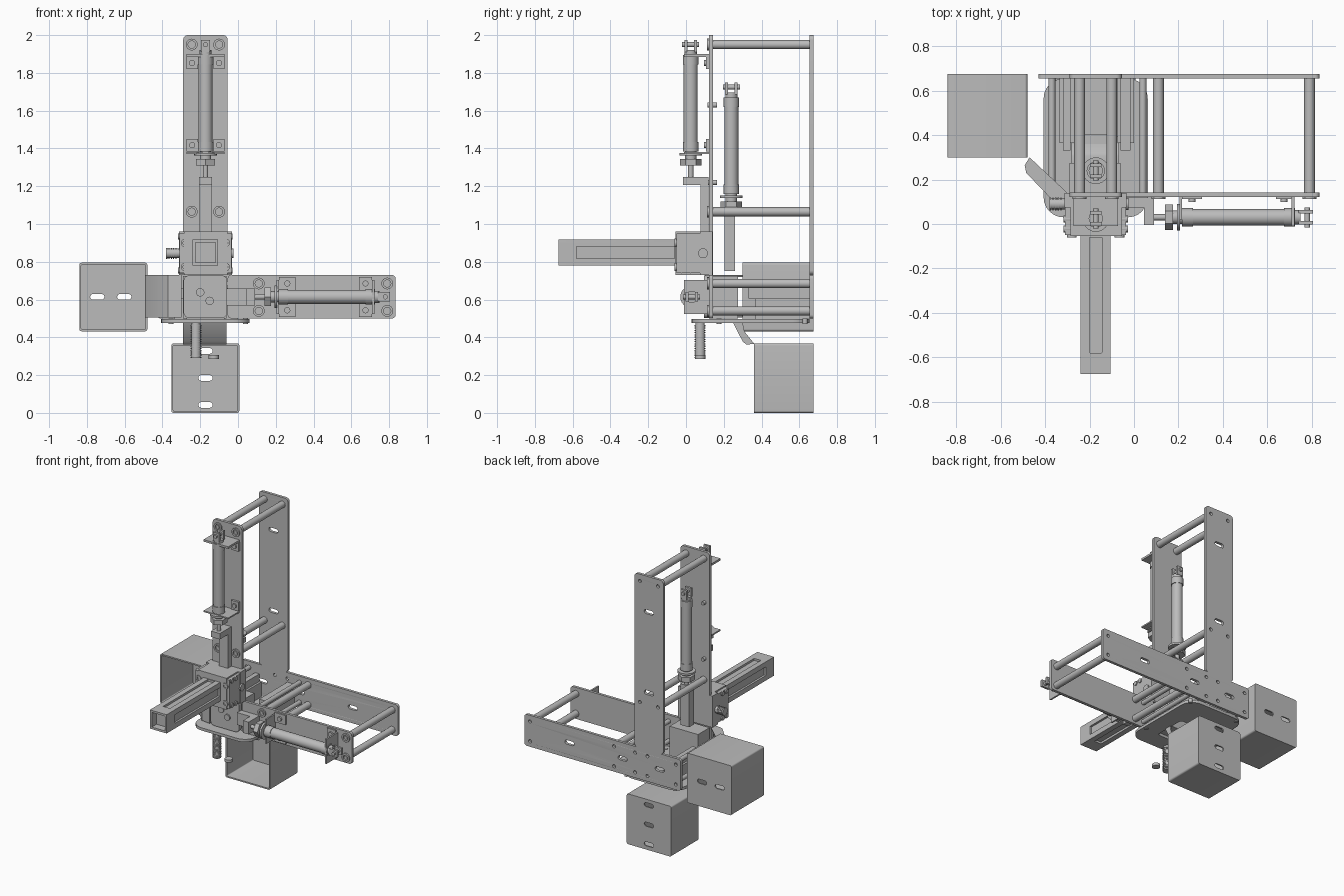
import bpy, bmesh, math
from mathutils import Matrix, Vector

if "Cube" in bpy.data.objects:
    bpy.data.objects.remove(bpy.data.objects["Cube"], do_unlink=True)

steel = bpy.data.materials.new("steel grey")
steel.use_nodes = True
GREY = (0.5, 0.5, 0.5, 1)
steel.diffuse_color = GREY
steel.node_tree.nodes["Principled BSDF"].inputs["Base Color"].default_value = GREY
parts = []
AXES = {"x": Vector((1, 0, 0)), "y": Vector((0, 1, 0)), "z": Vector((0, 0, 1))}


def add(name, mesh):
    ob = bpy.data.objects.new(name, mesh)
    bpy.context.scene.collection.objects.link(ob)
    mesh.materials.clear()
    mesh.materials.append(steel)
    parts.append(ob)
    return ob


def box(name, x, y, z, matrix=None):
    bm = bmesh.new()
    bmesh.ops.create_cube(bm, size=1)
    for v in bm.verts:
        v.co = Vector([(r[0] + r[1]) / 2 + c * (r[1] - r[0]) for c, r in zip(v.co, (x, y, z))])
    if matrix:
        bm.transform(matrix)
    mesh = bpy.data.meshes.new(name)
    bm.to_mesh(mesh)
    bm.free()
    return add(name, mesh)


def rod(name, start, axis, length, radius, sides=24, matrix=None):
    bm = bmesh.new()
    bmesh.ops.create_cone(bm, cap_ends=True, segments=sides, radius1=radius, radius2=radius, depth=length)
    turn = AXES["z"].rotation_difference(AXES[axis]).to_matrix().to_4x4()
    bm.transform(Matrix.Translation(Vector(start) + AXES[axis] * length / 2) @ turn)
    if matrix:
        bm.transform(matrix)
    mesh = bpy.data.meshes.new(name)
    bm.to_mesh(mesh)
    bm.free()
    return add(name, mesh)


def rounded(u, v, r, steps=6):
    pts = []
    corners = [(u[1] - r, v[1] - r), (u[0] + r, v[1] - r), (u[0] + r, v[0] + r), (u[1] - r, v[0] + r)]
    for k, (cu, cv) in enumerate(corners):
        for i in range(steps + 1):
            a = math.pi / 2 * (k + i / steps)
            pts.append((cu + r * math.cos(a), cv + r * math.sin(a)))
    return pts


def slot(u, v, w=0.075, h=0.03):
    return rounded((u - w / 2, u + w / 2), (v - h / 2, v + h / 2), min(w, h) * 0.499)


def hole(u, v, r=0.012):
    return rounded((u - r, u + r), (v - r, v + r), r * 0.999)


# Flat sheet cut from a closed outline, with holes, spanning a depth range along one axis
def sheet(name, outline, axis, depth, holes=()):
    cu = bpy.data.curves.new(name, "CURVE")
    cu.dimensions, cu.fill_mode = "2D", "BOTH"
    cu.extrude = (depth[1] - depth[0]) / 2
    for loop in [outline, *holes]:
        sp = cu.splines.new("POLY")
        sp.points.add(len(loop) - 1)
        for p, (u, v) in zip(sp.points, loop):
            p.co = (u, v, 0, 1)
        sp.use_cyclic_u = True
    tmp = bpy.data.objects.new(name + "_outline", cu)
    bpy.context.scene.collection.objects.link(tmp)
    bpy.context.view_layer.update()
    mesh = bpy.data.meshes.new_from_object(tmp.evaluated_get(bpy.context.evaluated_depsgraph_get()))
    bpy.data.objects.remove(tmp, do_unlink=True)
    X, Y, Z = AXES["x"], AXES["y"], AXES["z"]
    cols = {"z": (X, Y, Z), "y": (X, Z, -Y), "x": (Y, Z, X)}[axis]
    m = Matrix(cols).transposed().to_4x4()
    mesh.transform(Matrix.Translation(AXES[axis] * sum(depth) / 2) @ m)
    mesh.name = name
    return add(name, mesh)


CX, CZ = -0.172, 0.614
FRONT, BACK = (0.122, 0.142), (0.655, 0.675)
sx, sz = (-0.245, -0.1), (0.54, 0.685)
v_corners = [(x, z) for x in sx for z in (1.065, 1.95)]
h_corners = [(x, z) for x in (0.11, 0.79) for z in sz]

# Frame plates
sheet("vertical_front_plate", rounded((-0.29, -0.055), (0.73, 2), 0.025), "y", FRONT)
sheet("vertical_back_plate", rounded((-0.29, -0.055), (0.73, 2), 0.025), "y", BACK,
      [slot(CX, z) for z in (1.15, 1.74)] + [hole(*c) for c in v_corners])
sheet("horizontal_front_plate", rounded((-0.055, 0.835), (0.5, 0.73), 0.02), "y", FRONT)
sheet("horizontal_back_plate", rounded((-0.43, 0.835), (0.5, 0.73), 0.02), "y", BACK,
      [slot(x, CZ) for x in (0.47, 0.04, -0.26)] + [hole(*c) for c in h_corners]
      + [hole(x, z) for x in (-0.39, -0.16, -0.06) for z in sz])

# Spacer rods with ring washers and sunk screws
for x, z in v_corners + h_corners:
    rod("spacer_rod", (x, 0.14, z), "y", 0.517, 0.024)
    sheet("rod_washer", hole(x, z, 0.031), "y", (0.112, 0.124), [hole(x, z, 0.019)])
    rod("rod_screw", (x, 0.116, z), "y", 0.01, 0.013, 6)
for x, z in [(-0.25, 1.63), (-0.25, 1.22)]:
    rod("plate_screw", (x, 0.115, z), "y", 0.05, 0.013)


# Air cylinder along local z: rod below zero, barrel, clevis at the far end
def air_cylinder(name, origin, axis, reach):
    turn = Matrix.Rotation(math.pi / 2, 4, "Y") if axis == "x" else Matrix.Identity(4)
    m = Matrix.Translation(origin) @ turn
    for part, z, length, r, sides in [
            ("piston_rod", -reach, reach, 0.014, 16), ("rod_nut", -0.075, 0.035, 0.057, 6),
            ("neck", -0.04, 0.04, 0.03, 24), ("collar", -0.022, 0.014, 0.06, 24),
            ("lower_cap", 0, 0.05, 0.041, 32), ("barrel", 0.05, 0.41, 0.037, 32),
            ("upper_cap", 0.46, 0.05, 0.041, 32), ("clevis_base", 0.51, 0.025, 0.032, 24)]:
        rod(name + "_" + part, (0, 0, z), "z", length, r, sides, m)
    for s in (-1, 1):
        box(name + "_clevis_ear", (-0.025, 0.025), (s * 0.025 - 0.008, s * 0.025 + 0.008), (0.525, 0.59), m)
    rod(name + "_clevis_pin", (0, -0.045, 0.565), "y", 0.09, 0.013, 16, m)


air_cylinder("lift", (CX, 0.025, 1.385), "z", 0.14)
air_cylinder("inner", (CX, 0.24, 1.16), "z", 0.12)
air_cylinder("side", (0.215, 0.03, CZ), "x", 0.13)

# Cylinder mounting brackets and their pads
box("lift_top_bracket", (CX - 0.1, CX + 0.1), (-0.01, 0.122), (1.885, 1.9))
box("lift_low_bracket", (CX - 0.1, CX + 0.1), (-0.01, 0.122), (1.37, 1.38))
box("side_outer_bracket", (0.71, 0.722), (-0.01, 0.122), (CZ - 0.09, CZ + 0.09))
box("side_inner_bracket", (0.205, 0.216), (0.02, 0.122), (CZ - 0.09, CZ + 0.09))
for s in (-1, 1):
    for a, b in [(1.385, 1.45), (1.82, 1.885)]:
        u = CX + s * 0.071
        box("lift_pad", (u - 0.03, u + 0.03), (0.106, 0.122), (a, b))
        rod("lift_pad_screw", (u, 0.096, (a + b) / 2), "y", 0.02, 0.016)
    for a, b in [(0.217, 0.305), (0.64, 0.71)]:
        w = CZ + s * 0.071
        box("side_pad", (a, b), (0.112, 0.122), (w - 0.035, w + 0.035))
        rod("side_pad_screw", ((a + b) / 2, 0.1, w), "y", 0.02, 0.016)

# Push arms driven by the cylinders
box("lift_arm_top", (CX - 0.035, CX + 0.035), (-0.015, 0.118), (1.207, 1.25))
box("lift_arm", (CX - 0.035, CX + 0.035), (0.078, 0.12), (0.96, 1.21))
box("inner_arm", (CX - 0.035, CX + 0.035), (0.205, 0.26), (0.75, 1.05))
box("side_arm_end", (0.045, 0.09), (-0.005, 0.12), (CZ - 0.045, CZ + 0.045))
box("side_arm", (-0.06, 0.05), (0.075, 0.12), (CZ - 0.045, CZ + 0.045))

# Feed head, with corner and side screws
box("head_block", (-0.285, -0.055), (-0.055, 0.08), (0.73, 0.96))
box("head_flange", (-0.312, -0.033), (0.075, 0.14), (0.73, 0.96))
box("head_cheek", (-0.31, -0.035), (-0.05, 0.08), (0.74, 0.95))
for x in (-0.28, -0.065):
    for z in (0.772, 0.9):
        sheet("head_screw", hole(x, z, 0.022), "y", (-0.06, -0.05), [hole(x, z, 0.011)])
for y in (-0.022, 0.022):
    for z in (0.755, 0.935):
        rod("head_side_screw", (-0.318, y, z), "x", 0.29, 0.016)
rod("head_boss", (-0.04, 0.09, 0.845), "x", 0.015, 0.026)

# Slotted square feed tube
tx, tz, ty = (-0.24, -0.105), (0.78, 0.917), (-0.675, -0.05)
for z in (tz[0], tz[1] - 0.015):
    sheet("feed_tube_wall", rounded(tx, ty, 0.001), "z", (z, z + 0.015), [rounded((-0.2, -0.145), (-0.58, -0.06), 0.002)])
for x in (tx[0], tx[1] - 0.015):
    sheet("feed_tube_side", rounded(ty, tz, 0.001), "x", (x, x + 0.015), [rounded((-0.58, -0.06), (0.817, 0.88), 0.002)])
box("feed_tube_core", (-0.225, -0.12), (-0.62, -0.05), (0.795, 0.902))

# Station body below the head
sheet("station_face", rounded((-0.288, -0.058), (0.502, 0.728), 0.03), "y", (0.095, 0.122))
box("station_block", (-0.29, -0.06), (0.142, 0.275), (0.5, 0.725))
for x, z in [(-0.2, 0.638), (-0.15, 0.593)]:
    rod("station_screw", (x, 0.085, z), "y", 0.012, 0.022)
for x in ((-0.335, -0.27), (-0.075, 0)):
    box("guide_rail", x, (0.365, 0.655), (0.495, 0.605))
    box("guide_cap", (x[0] + 0.015, x[1] - 0.015), (0.33, 0.655), (0.605, 0.66))
for x in (-0.37, 0.04):
    for z in sz:
        rod("station_rod", (x, 0.14, z), "y", 0.517, 0.016)

# Base plate with drop opening
sheet("base_plate", rounded((-0.407, 0.062), (0.03, 0.655), 0.09), "z", (0.476, 0.496),
      [rounded((-0.28, -0.07), (0.16, 0.4), 0.02)])
for x, y in [(-0.355, 0.63), (0.04, 0.63), (0.04, 0.175)]:
    rod("base_screw", (x, y, 0.47), "z", 0.03, 0.014)


# Ribbed adjusting screws
def ribbed(name, start, axis, length):
    rod(name + "_core", start, axis, length, 0.024)
    for i in range(int(length / 0.012)):
        rod(name + "_rib", Vector(start) + AXES[axis] * 0.012 * i, axis, 0.006, 0.029, 20)


ribbed("drop_screw", (-0.223, 0.075, 0.29), "z", 0.19)
ribbed("head_knob", (-0.38, 0.09, 0.845), "x", 0.07)
rod("loose_washer", (-0.128, 0.075, 0.286), "z", 0.02, 0.027)

# Bent chutes: two cheeks and a sloping floor each
low = [(0.25, 0.476), (0.3, 0.378), (0.32, 0.362), (0.362, 0.365), (0.31, 0.43), (0.3, 0.476)]
high = [(-0.3, 0.14), (-0.47, 0.3), (-0.492, 0.265), (-0.485, 0.23), (-0.37, 0.11), (-0.3, 0.1)]
low_floor = low[:4] + [(0.325, 0.372), (0.308, 0.384), (0.262, 0.476)]
high_floor = high[2:] + [(-0.3, 0.112), (-0.365, 0.12), (-0.475, 0.235)]
sheet("low_chute_floor", low_floor, "x", (-0.29, -0.06))
sheet("high_chute_floor", high_floor, "z", (0.505, 0.73))
for x in (-0.29, -0.07):
    sheet("low_chute_cheek", low, "x", (x, x + 0.01))
for z in (0.505, 0.72):
    sheet("high_chute_cheek", high, "z", (z, z + 0.01))


# Collection bins, open at the front with slotted backs
def bin_box(name, x, y0, z, slots):
    t = 0.01
    sheet(name + "_shell", rounded(x, z, 0.012), "y", (y0, 0.67),
          [rounded((x[0] + t, x[1] - t), (z[0] + t, z[1] - t), 0.006)])
    sheet(name + "_back", rounded(x, z, 0.012), "y", (0.665, 0.675), [slot(*s) for s in slots])


bin_box("side_bin", (-0.84, -0.48), 0.3, (0.432, 0.795), [(-0.745, CZ), (-0.602, CZ)])
bin_box("low_bin", (-0.353, 0.007), 0.36, (0, 0.368), [(CX, z) for z in (0.042, 0.185, 0.328)])

bpy.ops.object.select_all(action="DESELECT")
for ob in parts:
    ob.select_set(True)
bpy.context.view_layer.objects.active = parts[0]
bpy.ops.object.shade_smooth_by_angle(angle=math.radians(35))
